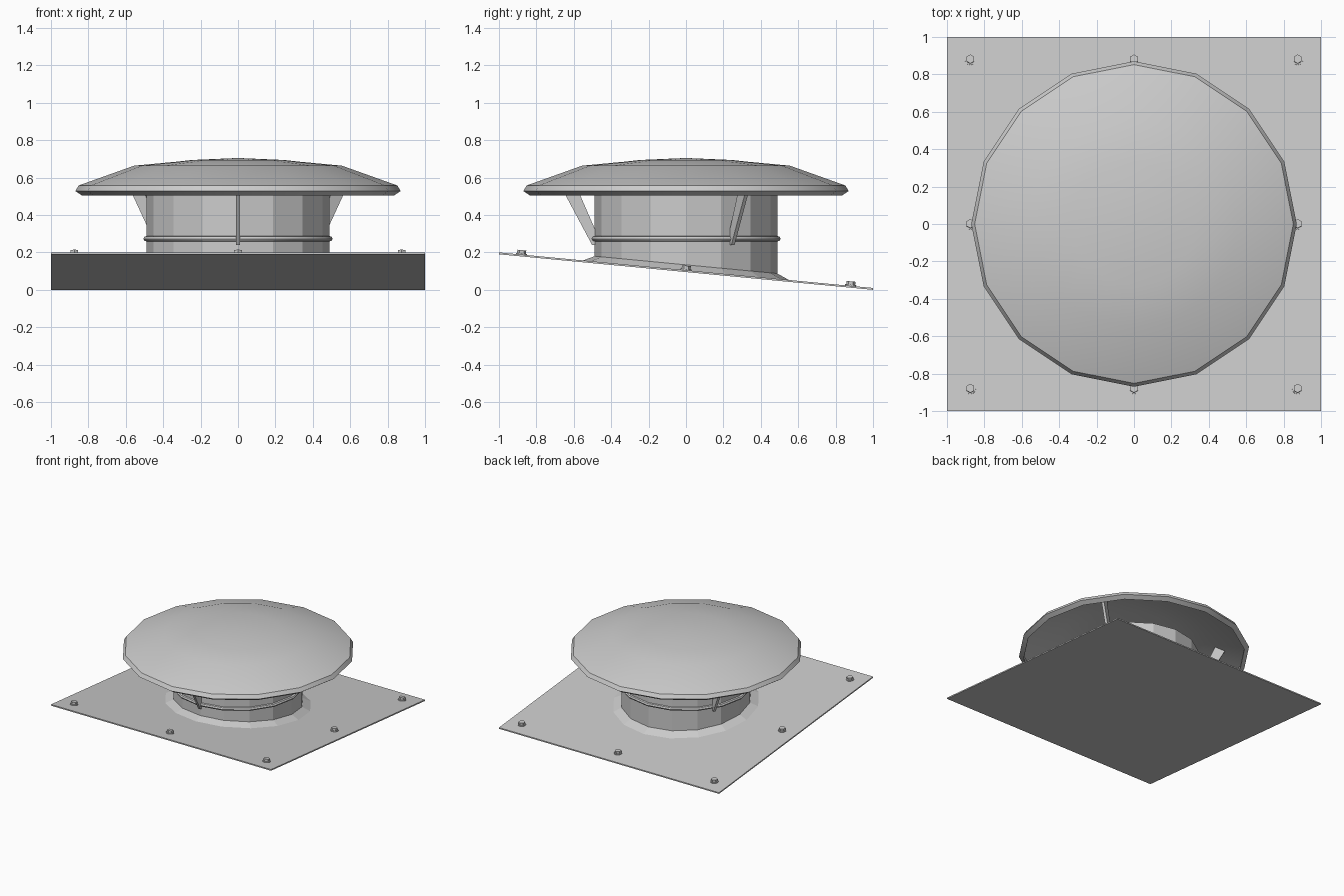
import bpy, bmesh, math
from mathutils import Matrix, Vector

if "Cube" in bpy.data.objects:
    bpy.data.objects.remove(bpy.data.objects["Cube"])

steel = bpy.data.materials.new("galvanised grey")
steel.diffuse_color = (0.6, 0.6, 0.6, 1)
steel.use_nodes = True
steel.node_tree.nodes["Principled BSDF"].inputs["Base Color"].default_value = steel.diffuse_color

SIDES = 16
SLOPE = -0.095


def roof(y):
    """Height of the sloped plate's top face."""
    return 0.105 + SLOPE * y


def finish(bm, name, smooth=False):
    bmesh.ops.remove_doubles(bm, verts=bm.verts, dist=0.0002)
    bmesh.ops.recalc_face_normals(bm, faces=bm.faces)
    me = bpy.data.meshes.new(name)
    bm.to_mesh(me)
    bm.free()
    me.materials.append(steel)
    ob = bpy.data.objects.new(name, me)
    bpy.context.collection.objects.link(ob)
    if smooth:
        bpy.context.view_layer.objects.active = ob
        ob.select_set(True)
        bpy.ops.object.shade_smooth_by_angle(angle=math.radians(35))
        ob.select_set(False)
    return ob


def lathe(name, profile, closed=True, smooth=False, on_roof=()):
    """Spin a (radius, z) profile; points listed in on_roof follow the slope."""
    bm = bmesh.new()
    rings = []
    for i in range(SIDES):
        a = 2 * math.pi * i / SIDES
        ring = []
        for k, (r, z) in enumerate(profile):
            x, y = r * math.cos(a), r * math.sin(a)
            ring.append(bm.verts.new((x, y, z + (roof(y) if k in on_roof else 0))))
        rings.append(ring)
    n = len(profile)
    for i in range(SIDES):
        p, q = rings[i], rings[(i + 1) % SIDES]
        for k in range(n if closed else n - 1):
            m = (k + 1) % n
            bm.faces.new((p[k], q[k], q[m], p[m]))
    return finish(bm, name, smooth)


# sloped base plate
bm = bmesh.new()
bmesh.ops.create_cube(bm, size=2)
for v in bm.verts:
    v.co.z = roof(v.co.y) - (0.01 if v.co.z < 0 else 0)
finish(bm, "base_plate")

# flashing collar lying on the slope
lathe("flashing_collar", [(0.55, 0), (0.485, 0.03), (0.48, 0)], on_roof=(0, 1, 2))

# pipe, cut to the slope at its foot
lathe("pipe", [(0.488, 0), (0.488, 0.507), (0.475, 0.507), (0.475, 0)], on_roof=(0, 3))

# bead around the pipe
lathe("pipe_bead", [(0.485, 0.258), (0.5, 0.262), (0.506, 0.273),
                    (0.5, 0.284), (0.485, 0.288)], smooth=True)

# hollow rain cap
lathe("rain_cap", [(0, 0.705), (0.25, 0.694), (0.33, 0.685), (0.555, 0.664),
                   (0.852, 0.558), (0.87, 0.528), (0.835, 0.505),
                   (0.832, 0.515), (0.852, 0.53), (0.84, 0.55), (0.55, 0.654),
                   (0.33, 0.675), (0, 0.695)],
      closed=False, smooth=True)

# three slanted brackets carrying the cap
for i, deg in enumerate((270, 30, 150)):
    bm = bmesh.new()
    outline = [(0.487, 0.24), (0.502, 0.24), (0.695, 0.602), (0.62, 0.63), (0.487, 0.325)]
    face = bm.faces.new([bm.verts.new((r, -0.01, z)) for r, z in outline])
    ext = bmesh.ops.extrude_face_region(bm, geom=[face])
    moved = [g for g in ext["geom"] if isinstance(g, bmesh.types.BMVert)]
    bmesh.ops.translate(bm, verts=moved, vec=(0, 0.02, 0))
    bmesh.ops.rotate(bm, verts=bm.verts, cent=(0, 0, 0),
                     matrix=Matrix.Rotation(math.radians(deg), 3, 'Z'))
    finish(bm, "cap_bracket_%d" % (i + 1))

# hex bolts with washers around the plate edge
tilt = Matrix.Rotation(math.atan(SLOPE), 4, 'X')
for x in (-0.875, 0, 0.875):
    for y in (-0.88, 0, 0.88):
        if x == 0 and y == 0:
            continue
        bm = bmesh.new()
        for segs, rad, h in ((12, 0.03, 0.006), (6, 0.024, 0.024)):
            bmesh.ops.create_cone(bm, cap_ends=True, segments=segs, radius1=rad, radius2=rad,
                                  depth=h, matrix=Matrix.Translation((0, 0, h / 2)))
        bm.transform(Matrix.Translation(Vector((x, y, roof(y)))) @ tilt)
        finish(bm, "bolt")
